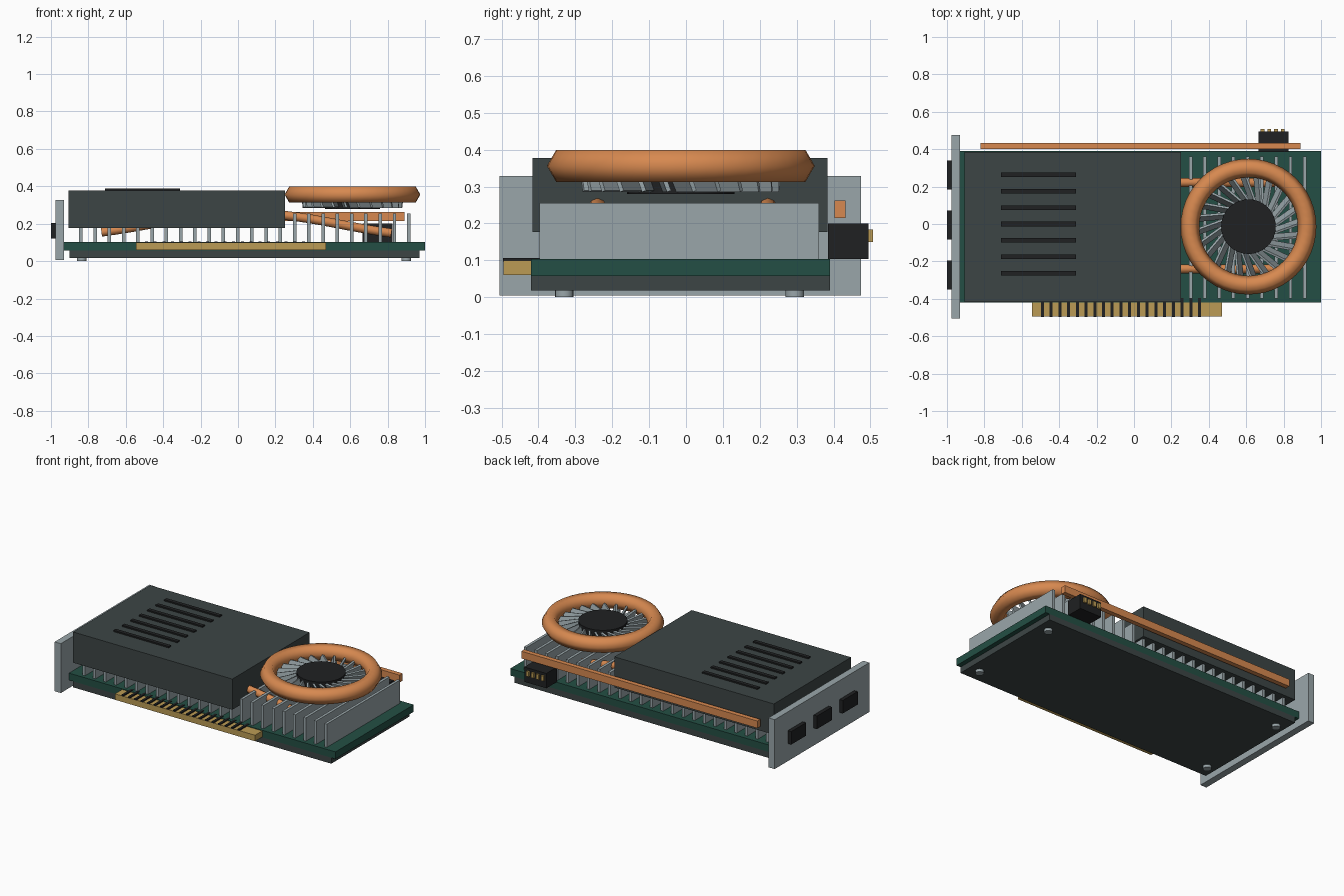
import bpy, math
from mathutils import Matrix, Vector

cube = bpy.data.objects.get("Cube")
if cube:
    bpy.data.objects.remove(cube, do_unlink=True)


def material(name, color):
    m = bpy.data.materials.new(name)
    m.diffuse_color = (*color, 1)
    m.use_nodes = True
    m.node_tree.nodes["Principled BSDF"].inputs["Base Color"].default_value = (*color, 1)
    return m


GREEN = material("board green", (0.017, 0.078, 0.058))
SLATE = material("shroud slate", (0.046, 0.06, 0.06))
BLACK = material("black plastic", (0.014, 0.015, 0.016))
STEEL = material("light steel", (0.32, 0.38, 0.4))
COPPER = material("copper", (0.68, 0.25, 0.08))
GOLD = material("gold", (0.5, 0.33, 0.09))


def finish(name, mat, smooth=False):
    ob = bpy.context.object
    ob.name = name
    ob.data.materials.append(mat)
    if smooth:
        bpy.ops.object.shade_smooth_by_angle(angle=math.radians(65))
    return ob


def box(name, mat, x, y, z):
    """Box from its (low, high) range on each axis."""
    bpy.ops.mesh.primitive_cube_add(size=1)
    ob = finish(name, mat)
    lo, hi = Vector((x[0], y[0], z[0])), Vector((x[1], y[1], z[1]))
    ob.data.transform(Matrix.Translation((lo + hi) / 2) @ Matrix.Diagonal((*(hi - lo), 1)))
    return ob


def cylinder(name, mat, x, y, z, r, sides=32):
    bpy.ops.mesh.primitive_cylinder_add(vertices=sides, radius=r, depth=z[1] - z[0],
                                        location=(x, y, sum(z) / 2))
    return finish(name, mat, True)


# Board, backplate and its screws
box("circuit_board", GREEN, (-0.93, 1.0), (-0.42, 0.39), (0.057, 0.103))
box("backplate", SLATE, (-0.9, 0.97), (-0.42, 0.39), (0.018, 0.057))
for x in (-0.835, 0.9):
    for y in (-0.33, 0.295):
        cylinder("backplate_screw", STEEL, x, y, (0, 0.02), 0.025, 16)

# End bracket with display ports
box("bracket", STEEL, (-0.975, -0.93), (-0.505, 0.475), (0.005, 0.328))
for y in (-0.272, -0.005, 0.262):
    box("display_port", BLACK, (-1.0, -0.97), (y - 0.077, y + 0.077), (0.12, 0.205))

# Shroud with vent slots
box("shroud", SLATE, (-0.905, 0.25), (-0.416, 0.384), (0.177, 0.378))
for i in range(-3, 4):
    y = i * 0.0875
    box("vent_slot", BLACK, (-0.71, -0.31), (y - 0.0125, y + 0.0125), (0.378, 0.387))

# Heatsink fins
for i in range(24):
    x = -0.84 + i * 0.0762
    box("heatsink_fin", STEEL, (x - 0.009, x + 0.009), (-0.397, 0.36), (0.103, 0.255))

# Bent heat pipes
for y in (-0.24, 0.222):
    curve = bpy.data.curves.new("heat_pipe", "CURVE")
    curve.dimensions = "3D"
    curve.bevel_depth = 0.024
    curve.bevel_resolution = 2
    curve.use_fill_caps = True
    path = curve.splines.new("BEZIER")
    points = [(-0.73, 0.155), (0.05, 0.255), (0.82, 0.15)]
    path.bezier_points.add(len(points) - 1)
    for p, (x, z) in zip(path.bezier_points, points):
        p.co = (x, y, z)
        p.handle_left_type = p.handle_right_type = "AUTO"
    curve.materials.append(COPPER)
    bpy.context.collection.objects.link(bpy.data.objects.new("heat_pipe", curve))

# Copper rail along the back
box("copper_rail", COPPER, (-0.82, 0.89), (0.402, 0.433), (0.215, 0.262))

# Edge connector and its contacts
box("edge_connector", GOLD, (-0.545, 0.47), (-0.495, -0.42), (0.06, 0.099))
for i in range(19):
    x = -0.49 + i * 0.0467
    box("edge_contact", BLACK, (x - 0.008, x + 0.008), (-0.496, -0.395), (0.097, 0.106))

# Power socket with pins
box("power_socket", BLACK, (0.665, 0.825), (0.385, 0.495), (0.103, 0.2))
for i in range(4):
    x = 0.687 + i * 0.036
    box("power_pin", GOLD, (x - 0.01, x + 0.01), (0.49, 0.507), (0.15, 0.183))

# Fan: ring, hub and pitched blades
FAN = Vector((0.612, -0.014, 0))
bpy.ops.mesh.primitive_torus_add(major_segments=48, minor_segments=6, major_radius=0.313,
                                 minor_radius=0.05, location=FAN + Vector((0, 0, 0.356)))
finish("fan_ring", COPPER, True)
cylinder("fan_hub", BLACK, FAN.x, FAN.y, (0.28, 0.37), 0.146)
for i in range(24):
    blade = box("fan_blade", STEEL, (-0.075, 0.075), (-0.006, 0.006), (-0.037, 0.037))
    blade.matrix_world = (Matrix.Translation(FAN + Vector((0, 0, 0.322)))
                          @ Matrix.Rotation(math.tau * i / 24, 4, "Z")
                          @ Matrix.Translation((0.198, 0, 0))
                          @ Matrix.Rotation(math.radians(20), 4, "Z")
                          @ Matrix.Rotation(math.radians(20), 4, "X"))
